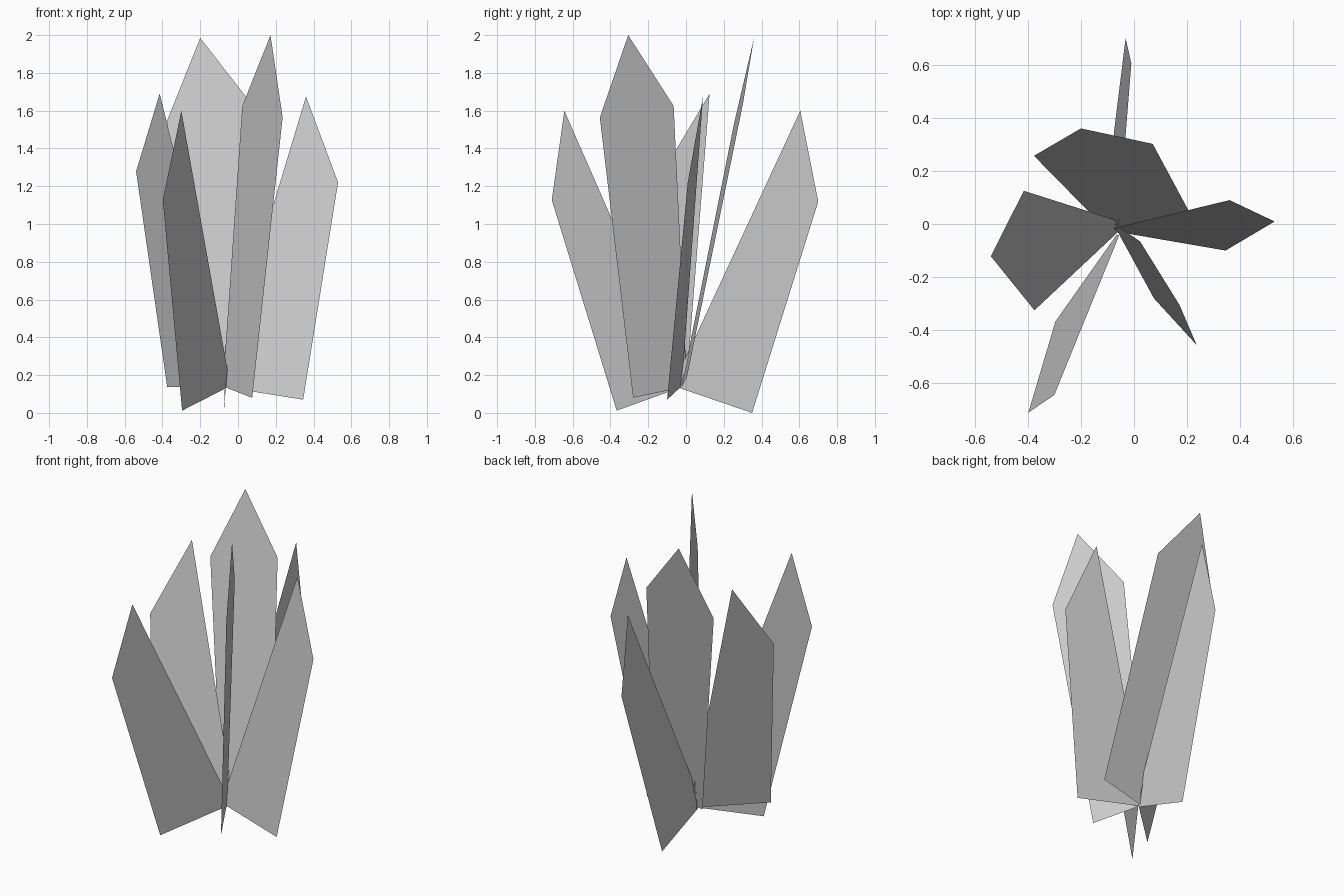
import bpy
import bmesh
from mathutils import Vector

cube = bpy.data.objects.get("Cube")
if cube:
    bpy.data.objects.remove(cube, do_unlink=True)

# One plain grey for every blade
grey = bpy.data.materials.new("light_grey")
grey.use_nodes = True
colour = (0.604, 0.604, 0.604, 1.0)
grey.diffuse_color = colour
grey.node_tree.nodes["Principled BSDF"].inputs["Base Color"].default_value = colour

# Outlines as (along base, along length): inner base, outer base,
# outer shoulder, tip, inner shoulder
BROAD = [(0, 0), (1, 0), (0.756, 0.79), (0, 1), (-0.603, 0.779)]
NARROW = [(0, 0), (1, 0), (0.695, 0.734), (0, 1), (-0.1, 0.06)]


def make_blade(name, outline, inner, outer, tip):
    """Flat leaf blade: the outline laid in the plane of three key points."""
    inner = Vector(inner)
    across = Vector(outer) - inner
    along = Vector(tip) - inner
    bm = bmesh.new()
    bm.faces.new([bm.verts.new(inner + across * u + along * v) for u, v in outline])
    mesh = bpy.data.meshes.new(name)
    bm.to_mesh(mesh)
    bm.free()
    mesh.materials.append(grey)
    blade = bpy.data.objects.new(name, mesh)
    bpy.context.collection.objects.link(blade)
    return blade


# Two tall broad blades in the middle
make_blade("tall_front_blade", BROAD,
           inner=(-0.08, 0.005, 0.14), outer=(0.075, -0.28, 0.08), tip=(0.172, -0.306, 2.0))
make_blade("tall_back_blade", BROAD,
           inner=(-0.1, -0.025, 0.135), outer=(0.23, 0.005, 0.19), tip=(-0.2, 0.36, 1.985))

# Four shorter blades fanning outwards
make_blade("left_blade", NARROW,
           inner=(-0.06, -0.03, 0.135), outer=(0.345, -0.1, 0.07), tip=(0.36, 0.09, 1.675))
make_blade("right_blade", NARROW,
           inner=(-0.06, -0.03, 0.135), outer=(-0.375, -0.325, 0.138), tip=(-0.415, 0.125, 1.69))
make_blade("front_blade", NARROW,
           inner=(-0.065, -0.04, 0.13), outer=(-0.296, -0.367, 0.012), tip=(-0.3, -0.644, 1.6))
make_blade("back_blade", NARROW,
           inner=(-0.065, -0.03, 0.13), outer=(-0.075, 0.35, 0), tip=(-0.01, 0.605, 1.6))
